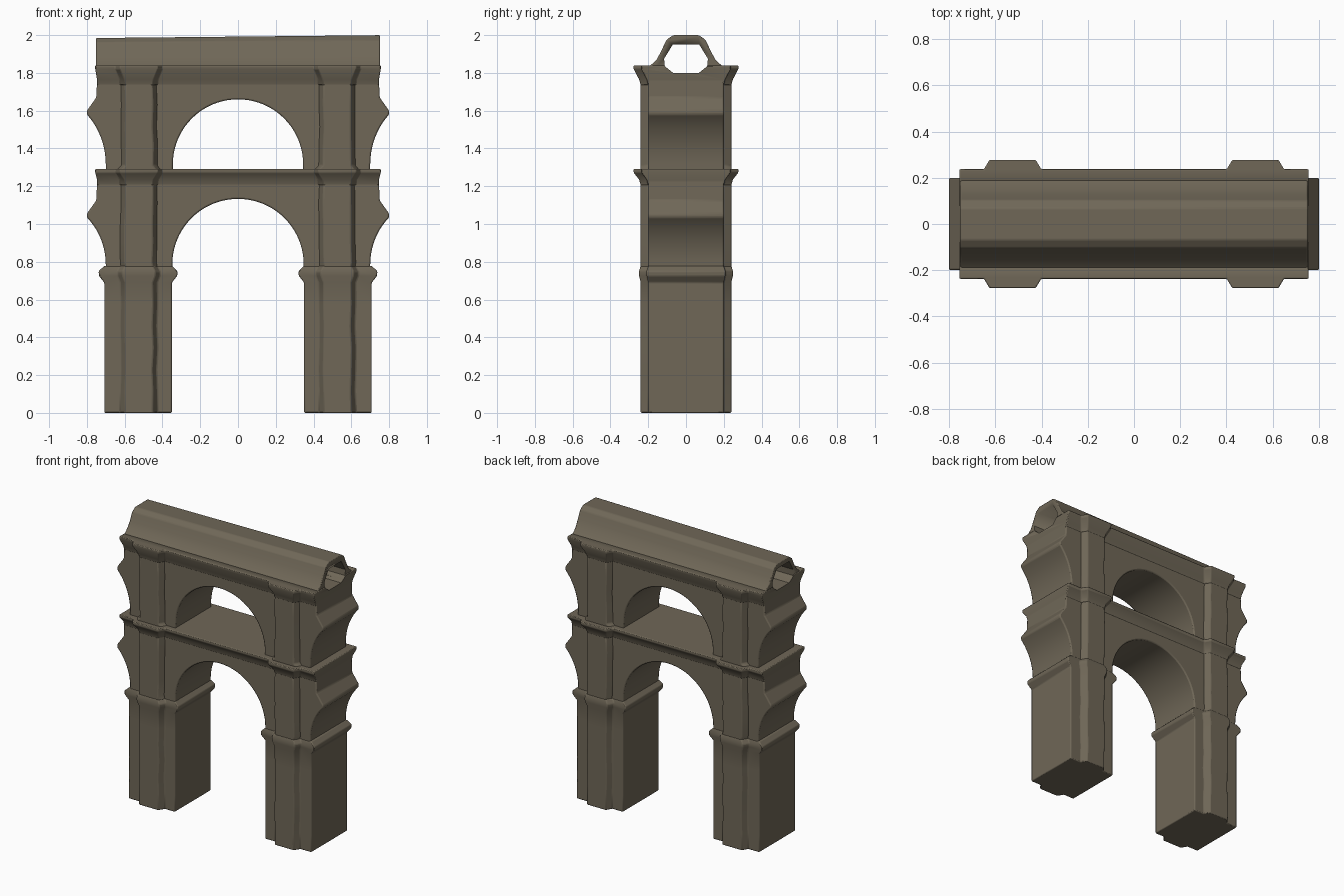
import bpy
import bmesh
import math
import random

random.seed(4)
cube = bpy.data.objects.get("Cube")
if cube:
    bpy.data.objects.remove(cube, do_unlink=True)

COLOUR = (0.16, 0.136, 0.096, 1)
stone = bpy.data.materials.new("weathered stone")
stone.use_nodes = True
stone.diffuse_color = COLOUR
bsdf = stone.node_tree.nodes["Principled BSDF"]
bsdf.inputs["Base Color"].default_value = COLOUR
bsdf.inputs["Roughness"].default_value = 0.9

WALL, PIL = 0.2, 0.24          # half depths of wall and pilaster
PIL_IN, PIL_OUT = 0.44, 0.61   # pilaster sides
END = 0.745                    # half length of the wall


def loft(name, rings, bevel=0.008):
    """Skin a closed solid through matching rings of points."""
    bm = bmesh.new()
    loops = [[bm.verts.new(p) for p in ring] for ring in rings]
    n = len(loops[0])
    for a, b in zip(loops, loops[1:]):
        for i in range(n):
            j = (i + 1) % n
            bm.faces.new((a[i], a[j], b[j], b[i]))
    bm.faces.new(loops[0][::-1])
    bm.faces.new(loops[-1])
    bmesh.ops.recalc_face_normals(bm, faces=bm.faces)
    mesh = bpy.data.meshes.new(name)
    bm.to_mesh(mesh)
    bm.free()
    mesh.materials.append(stone)
    obj = bpy.data.objects.new(name, mesh)
    bpy.context.collection.objects.link(obj)
    if bevel:
        mod = obj.modifiers.new("worn edges", "BEVEL")
        mod.width = bevel
        mod.segments = 2
        mod.limit_method = "ANGLE"
    bpy.ops.object.select_all(action="DESELECT")
    obj.select_set(True)
    bpy.context.view_layer.objects.active = obj
    bpy.ops.object.shade_smooth_by_angle(angle=math.radians(30))
    return obj


def pilaster_edge(grow=0, depth=0, wear=0):
    """Plan points of one pilaster, from inside to outside."""
    w = [random.uniform(-wear, wear) for _ in range(2)]
    a, b = PIL_IN - grow + w[0], PIL_OUT + grow + w[1]
    y, p = WALL + depth, PIL + depth
    return [(a - 0.012, y), (a + 0.012, p), (b - 0.012, p), (b + 0.012, y)]


def plan(edge, z, side=1):
    """Mirror a back edge to the front and place it at height z."""
    pts = edge + [(x, -y) for x, y in reversed(edge)]
    return [(side * x, y, z) for x, y in pts]


def pier_ring(z, grow, depth, side, wear=0):
    y = WALL + depth
    edge = [(0.35 - grow, y)] + pilaster_edge(grow * 0.5, depth, wear) + [(0.708 + grow, y)]
    return plan(edge, z, side)


def cornice_ring(z, grow, depth):
    half = pilaster_edge(grow, depth) + [(END + grow * 0.4, WALL + depth)]
    edge = [(-x, y) for x, y in reversed(half)] + half
    return plan(edge, z)


def arcade_wall(name, base, spring, tip, top, radius):
    """Pierced wall with half arches breaking off at both ends."""
    half = []
    for i in range(21):
        t = math.radians(90 - 90 * i / 20)
        half.append((radius * math.cos(t), spring + radius * math.sin(t)))
    half += [(radius, base), (0.7, base)]
    stop = math.acos(0.25 / 0.35)
    for i in range(11):
        t = stop * i / 10
        half.append((1.05 - 0.35 * math.cos(t),
                     spring + (tip - spring) * math.sin(t) / math.sin(stop)))
    half += [(0.8, tip + 0.02), (END + 0.005, tip + 0.09), (END, top)]
    outline = half + [(-x, z) for x, z in reversed(half[1:])]
    return loft(name, [[(x, y, z) for x, z in outline] for y in (-WALL, WALL)])


def cornice(name, low, high):
    return loft(name, [cornice_ring(low, 0, 0), cornice_ring(low + 0.03, 0.004, 0.008),
                       cornice_ring(high - 0.02, 0.027, 0.037),
                       cornice_ring(high, 0.027, 0.037)], 0.005)


# Two arcades with their cornices
arcade_wall("lower_arcade", 0.75, 0.785, 1.035, 1.25, 0.348)
arcade_wall("upper_arcade", 1.27, 1.315, 1.58, 1.79, 0.345)
cornice("middle_cornice", 1.205, 1.292)
top_cornice = cornice("top_cornice", 1.735, 1.84)

# Piers with moulded caps, and pilasters on both storeys
for side, label in ((1, "left"), (-1, "right")):
    shaft = [pier_ring(0.115 * i, 0, 0, side, 0.004 if i < 6 else 0) for i in range(7)]
    cap = [pier_ring(0.725, 0.028, 0.008, side), pier_ring(0.75, 0.03, 0.009, side),
           pier_ring(0.778, 0, 0, side)]
    loft(label + "_pier", shaft + cap, 0.006)
    for storey, low, high in (("lower", 0.77, 1.22), ("upper", 1.28, 1.75)):
        rings = [plan(pilaster_edge(0.025 if storey == "upper" and i == 0 else 0, 0, 0.004),
                      low + (high - low) * f, side)
                 for i, f in enumerate((0, 0.06, 0.3, 0.5, 0.75, 1))]
        loft(f"{label}_{storey}_pilasters", rings, 0.006)

# Covered water channel along the top, slightly tilted
outer = [(0.19, 1.8), (0.19, 1.838), (0.155, 1.87), (0.128, 1.915),
         (0.103, 1.968), (0.068, 1.992)]
outer = outer + [(-y, z) for y, z in reversed(outer)]
channel = loft("water_channel",
               [[(x, y, z + (0.01 * x if z > 1.9 else 0)) for y, z in outer]
                for x in (-0.752, 0.752)], 0.006)

# Bore of the channel
bore = [(0.068, 1.8), (0.112, 1.835), (0.116, 1.875), (0.07, 1.95)]
bore = bore + [(-y, z) for y, z in reversed(bore)]
cutter = loft("channel_bore_cutter", [[(x, y, z) for y, z in bore] for x in (-1, 1)], 0)
cutter.hide_render = True
cutter.hide_viewport = True
for part in (channel, top_cornice):
    mod = part.modifiers.new("bore", "BOOLEAN")
    mod.operation = "DIFFERENCE"
    mod.solver = "EXACT"
    mod.object = cutter
